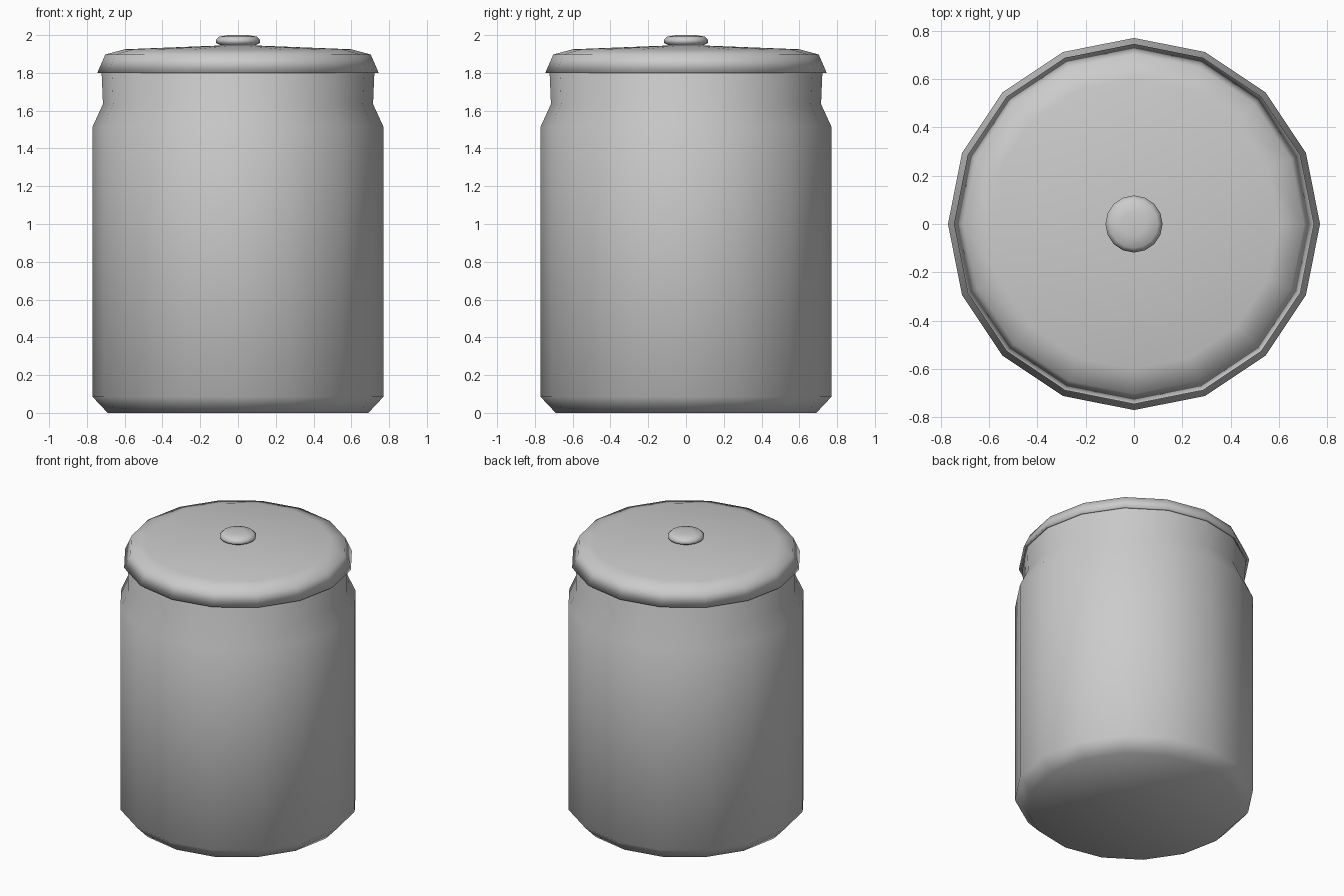
import bpy, math

cube = bpy.data.objects.get("Cube")
if cube:
    bpy.data.objects.remove(cube, do_unlink=True)

grey = bpy.data.materials.new("plain grey")
grey.use_nodes = True
colour = (0.6, 0.6, 0.6, 1)
grey.diffuse_color = colour
grey.node_tree.nodes["Principled BSDF"].inputs["Base Color"].default_value = colour


def lathe(name, profile, sides=16):
    """Turn (radius, height) points around z; radius 0 makes a pole."""
    verts, faces, rings = [], [], []
    for r, z in profile:
        n = sides if r > 0 else 1
        rings.append([len(verts) + i for i in range(n)])
        for i in range(n):
            a = 2 * math.pi * i / sides
            verts.append((r * math.cos(a), r * math.sin(a), z))
    for low, high in zip(rings, rings[1:]):
        for i in range(sides):
            j = (i + 1) % sides
            quad = [low[i % len(low)], low[j % len(low)],
                    high[j % len(high)], high[i % len(high)]]
            faces.append(list(dict.fromkeys(quad)))
    mesh = bpy.data.meshes.new(name)
    mesh.from_pydata(verts, [], faces)
    mesh.materials.append(grey)
    mesh.shade_smooth()
    obj = bpy.data.objects.new(name, mesh)
    bpy.context.collection.objects.link(obj)
    return obj


# Jar with chamfered foot, sloped shoulder and neck
lathe("jar_body", [(0, 0), (0.69, 0), (0.77, 0.085), (0.77, 1.515),
                   (0.715, 1.635), (0.722, 1.8), (0.69, 1.87), (0, 1.87)])

# Flared lid with a slightly domed top and a thin open rim
lathe("lid", [(0.725, 1.803), (0.745, 1.8), (0.703, 1.897),
              (0.6, 1.925), (0.12, 1.944), (0, 1.945)])

# Flattened round knob
lathe("lid_knob", [(0, 1.94), (0.085, 1.943), (0.115, 1.958), (0.118, 1.975),
                   (0.1, 1.992), (0.05, 2.0), (0, 2.0)])
